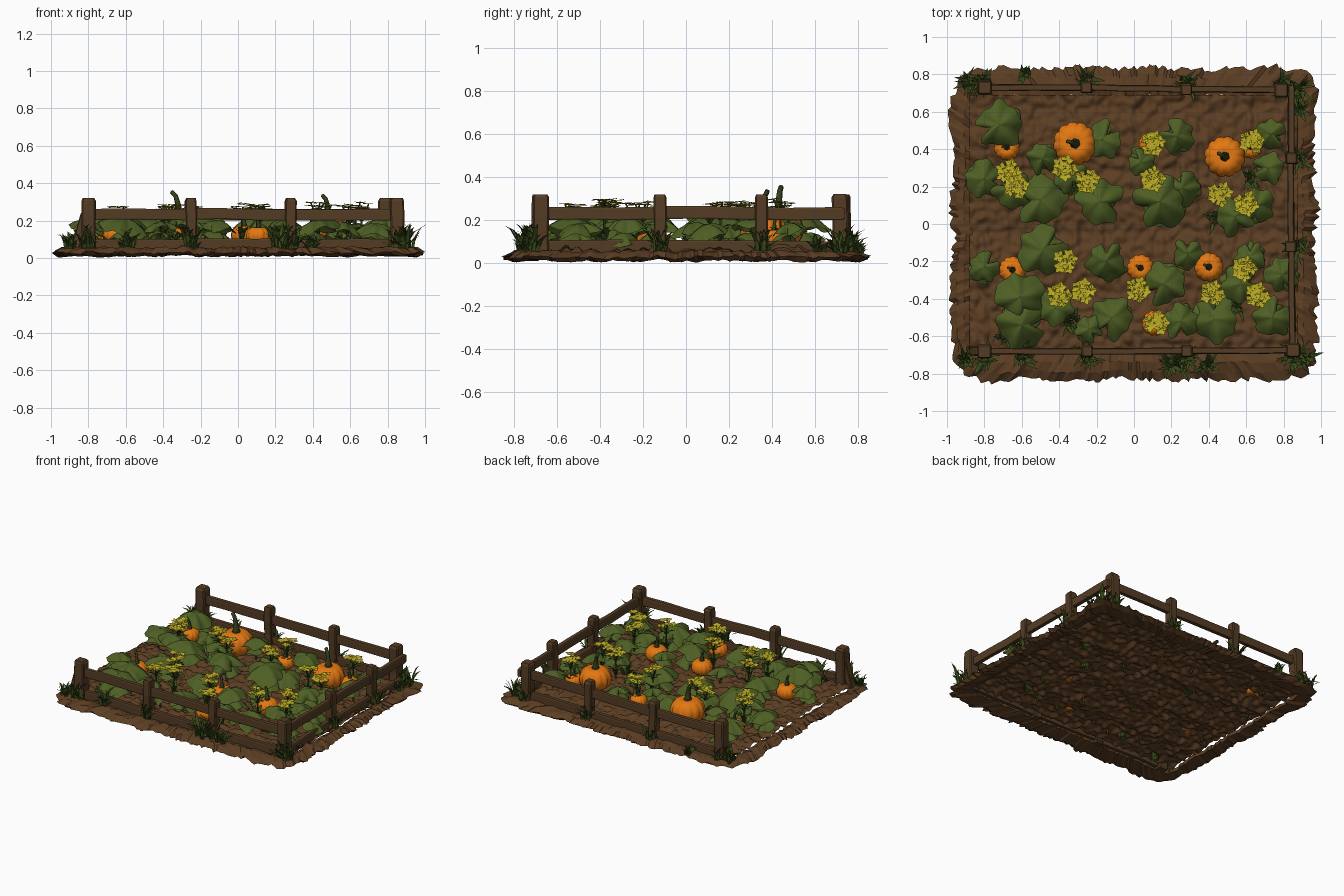
import bpy, math, random
from mathutils import Vector, noise

if "Cube" in bpy.data.objects:
    bpy.data.objects.remove(bpy.data.objects["Cube"])

random.seed(4)
R = random.uniform


def material(name, r, g, b):
    m = bpy.data.materials.new(name)
    lin = [((c / 255 + 0.055) / 1.055) ** 2.4 for c in (r, g, b)]
    m.diffuse_color = (*lin, 1)
    m.use_nodes = True
    m.node_tree.nodes["Principled BSDF"].inputs["Base Color"].default_value = m.diffuse_color
    return m


SOIL = material("soil brown", 92, 62, 35)
WOOD = material("wood brown", 84, 60, 36)
LEAF = material("leaf green", 78, 95, 36)
GRASS = material("dark grass green", 58, 76, 26)
STEM = material("stem green", 50, 60, 26)
ORANGE = material("pumpkin orange", 228, 120, 18)
YELLOW = material("flower yellow", 190, 174, 36)


class Part:
    """Collects vertices and faces for one object."""
    def __init__(self, name, mat, smooth=False):
        self.name, self.mat, self.smooth = name, mat, smooth
        self.v, self.f = [], []

    def add(self, verts, faces):
        o = len(self.v)
        self.v += [tuple(p) for p in verts]
        self.f += [[i + o for i in f] for f in faces]

    def loft(self, rings, closed=True, caps=False):
        n = len(rings[0])
        faces = []
        for i in range(len(rings) - 1):
            for j in range(n if closed else n - 1):
                k = (j + 1) % n
                faces.append((i * n + j, i * n + k, (i + 1) * n + k, (i + 1) * n + j))
        if caps:
            last = (len(rings) - 1) * n
            faces += [list(range(n))[::-1], list(range(last, last + n))]
        self.add([p for r in rings for p in r], faces)

    def tube(self, pts, radii, n=5):
        rings = []
        for i, p in enumerate(pts):
            d = (pts[min(i + 1, len(pts) - 1)] - pts[max(i - 1, 0)]).normalized()
            a = d.cross(Vector((0.31, 0.95, 0.05))).normalized()
            b = d.cross(a)
            rings.append([p + radii[i] * (a * math.cos(t * math.tau / n) + b * math.sin(t * math.tau / n))
                          for t in range(n)])
        self.loft(rings, caps=True)

    def finish(self):
        me = bpy.data.meshes.new(self.name)
        me.from_pydata(self.v, [], self.f)
        me.materials.append(self.mat)
        me.polygons.foreach_set("use_smooth", [self.smooth] * len(me.polygons))
        bpy.context.collection.objects.link(bpy.data.objects.new(self.name, me))


# Ploughed bed: open sheet with two mounded rows and rounded clods
def bed_z(x, y):
    z = 0.04 + 0.022 * abs(math.sin(math.pi * (y + 0.04) / 0.33)) ** 0.6
    z += 0.03 * abs(noise.noise((x * 17, y * 17, 1))) + 0.022 * noise.noise((x * 24, y * 24, 5))
    return max(z, 0.02)


bed = Part("soil_bed", SOIL, True)
bed.loft([[(x, y, bed_z(x, y)) for x in [-0.88 + 1.755 * i / 140 for i in range(141)]]
          for y in [-0.685 + 1.375 * j / 110 for j in range(111)]], closed=False)
bed.finish()


# Ragged earth border: closed ring around the bed
def ray(t, a, b, p):
    c, s = math.cos(t), math.sin(t)
    r = (abs(c / a) ** p + abs(s / b) ** p) ** (-1 / p)
    return Vector((c * r, s * r, 0))


border = Part("earth_border", SOIL)
cols = []
for i in range(320):
    t = math.tau * i / 320
    inner = ray(t, 0.87, 0.688, 40) * (1 + R(-0.008, 0.006))
    outer = ray(t, 0.972, 0.835, 14)
    outer *= 1 + 0.025 * noise.noise((outer.x * 6, outer.y * 6, 0)) + R(-0.018, 0.018)
    col = []
    for k, z in ((0, 0.02), (0, 0.045), (0.35, 0.056), (0.7, 0.048), (1, 0.028), (0.75, 0.012)):
        p = inner.lerp(outer, k)
        p.z = max(0.004, z + 0.014 * noise.noise((p.x * 12, p.y * 12, 3)) + R(-0.006, 0.006))
        col.append(p)
    cols.append(col)
border.loft(cols + cols[:1])
border.finish()


# Fence: chamfered beams for posts, rails and the brace
def beam(name, p0, p1, w, h):
    p0, p1 = Vector(p0), Vector(p1)
    d = (p1 - p0).normalized()
    side = d.cross(Vector((0, 0, 1)) if abs(d.z) < 0.8 else Vector((0, 1, 0))).normalized()
    up = side.cross(d)
    rings = []
    for t, s in ((0, 0.85), (0.04, 1), (0.35, 0.97), (0.65, 1), (0.95, 1), (1, 0.8)):
        c = p0.lerp(p1, t) + side * R(-0.003, 0.003) + up * R(-0.003, 0.003)
        rings.append([c + side * a * w * s / 2 + up * b * h * s / 2
                      for a, b in ((1, 0.8), (0.8, 1), (-0.8, 1), (-1, 0.8),
                                   (-1, -0.8), (-0.8, -1), (0.8, -1), (1, -0.8))])
    part = Part(name, WOOD)
    part.loft(rings, caps=True)
    part.finish()


front = [(-0.80, -0.68), (-0.25, -0.68), (0.285, -0.68), (0.85, -0.675)]
back = [(-0.80, 0.73), (-0.25, 0.73), (0.285, 0.72), (0.79, 0.715)]
right = [front[-1], (0.84, -0.12), (0.84, 0.35), (0.84, 0.74)]
posts = front + back + right[1:3]
for i, (x, y) in enumerate(posts):
    w = 0.075 if i in (0, 3, 4, 7) else 0.06
    beam(f"post_{i + 1}", (x, y, 0.02), (x + R(-.004, .004), y, 0.32), w, w)
for side_name, line in (("front", front), ("back", back), ("right", right)):
    for i in range(3):
        for level, z, h in (("lower", 0.07, 0.068), ("upper", 0.232, 0.06)):
            (x0, y0), (x1, y1) = line[i], line[i + 1]
            beam(f"rail_{side_name}_{level}_{i + 1}", (x0, y0, z + R(-.004, .004)),
                 (x1, y1, z + R(-.004, .004)), 0.034, h)
beam("corner_brace", (-0.88, -0.68, 0.03), (-0.815, -0.68, 0.24), 0.045, 0.05)

# Pumpkins: ribbed squashed spheres with curved stems
pumpkins = [(-.68, .41, .07), (-.315, .43, .118), (.085, .43, .06), (.485, .36, .11), (.625, .41, .06),
            (-.65, -.245, .073), (.035, -.235, .073), (.40, -.23, .078), (.11, -.53, .068)]
fruit = Part("pumpkins", ORANGE, True)
stems = Part("pumpkin_stems", STEM, True)
for x, y, r in pumpkins:
    cz, rot = 0.07 + 0.72 * r, R(0, 6)
    rings = []
    for i in range(15):
        ph = math.pi * (0.02 + 0.96 * i / 14)
        ring = []
        for j in range(60):
            t = math.tau * j / 60
            rib = 1 - 0.08 * (1 - abs(math.sin(t * 6))) ** 2 * math.sin(ph)
            z = -math.cos(ph) * 0.77 * r * (1 - 0.22 * math.exp(-(math.sin(ph) / 0.3) ** 2))
            q = r * rib * math.sin(ph) ** 0.85
            ring.append((x + q * math.cos(t + rot), y + q * math.sin(t + rot), cz + z))
        rings.append(ring)
    fruit.loft(rings, caps=True)
    top, a = cz + 0.55 * r, R(2.6, 3.6)
    pts = [Vector((x + r * b * math.cos(a), y + r * b * math.sin(a), top + r * h))
           for b, h in ((0, 0), (0.02, 0.25), (0.06, 0.6), (0.16, 0.95), (0.36, 1.15))]
    stems.tube(pts, [r * k for k in (0.28, 0.18, 0.13, 0.11, 0.1)], 6)
fruit.finish()
stems.finish()

# Leaves: ruffled drooping sheets on stalks, each with a smaller one beneath
leaf_spots = [(-72, 53, 12), (-80, 24, 10), (-50, 13, 13), (-49, 35, 8), (-65, 18, 10), (-17, 45, 10),
              (-18, 12, 12), (-34, 26, 9), (4, 33, 7), (23, 47, 9), (14, 12, 14), (26, 19, 9), (73, 48, 8),
              (72, 30, 8), (54, 4, 10), (66, 10, 9), (-49, -14, 13), (-80, -23, 8), (-61, -39, 13),
              (-60, -54, 13), (-42, -45, 9), (-15, -20, 10), (-12, -50, 11), (-24, -56, 7), (16, -32, 11),
              (29, -16, 8), (25, -52, 9), (43, -51, 12), (74, -50, 10), (79, -27, 9), (57, -32, 10), (62, -18, 8)]
leaves = Part("leaves", LEAF, True)
stalks = Part("stalks_and_vines", GRASS)


def leaf(x, y, z, r, tilt):
    rot, tx, ty = R(0, 6.28), R(-tilt, tilt), R(-tilt, tilt)
    p1, p2, p3 = R(0, 6), R(0, 6), R(0, 6)
    rings = []
    for k in (0.02, 0.35, 0.7, 1):
        ring = []
        for j in range(40):
            t = math.tau * j / 40
            lobe = 0.88 + 0.07 * math.cos(5 * t) + 0.06 * math.cos(3 * t + p1) + 0.06 * math.cos(8 * t + p2)
            lobe -= 0.5 * math.exp(-((t - math.pi) / 0.2) ** 2)
            q = r * k * (1 + (lobe - 1) * k)
            px, py = q * math.cos(t + rot), q * math.sin(t + rot)
            dz = px * tx + py * ty - 0.5 * r * k * k + 0.1 * r * k * math.cos(4 * t + p3)
            ring.append((x + px, y + py, max(0.07, z + dz)))
        rings.append(ring)
    leaves.loft(rings)


for x, y, r in leaf_spots:
    x, y, r = x / 100, y / 100, r / 100 * 1.14
    z = 0.13 + r * 0.6 + R(-0.02, 0.025)
    leaf(x, y, z, r, 0.25)
    leaf(x + R(-.03, .03), y + R(-.03, .03), 0.14, r * 0.78, 0.35)
    stalks.tube([Vector((x + R(-.05, .05), y + R(-.05, .05), 0.04)), Vector((x, y, z * 0.6)),
                 Vector((x, y, z))], [0.008, 0.006, 0.005])
leaves.finish()


# Blade helper: curved tapered strip
def blade(part, x, y, z, a, h, lean, w):
    d, s = Vector((math.cos(a), math.sin(a), 0)), Vector((-math.sin(a), math.cos(a), 0))
    rows = []
    for k, m in ((0, 0.7), (0.4, 1), (0.75, 0.7), (1, 0.04)):
        c = Vector((x, y, z + h * k * (1 - 0.25 * k * k))) + d * lean * k * k
        rows.append([c - s * w * m / 2, c + s * w * m / 2])
    part.loft(rows, closed=False)


# Flower clusters: flat pointed yellow blossoms over green sepals
flower_spots = [(-67, 28), (-63, 20), (-37, 30), (-25, 23), (10, 43), (10, 24), (63, 44), (46, 16), (60, 11),
                (-37, -20), (-40, -38), (-27, -36), (2, -35), (42, -37), (59, -24), (66, -38), (12, -53)]
flowers = Part("flowers", YELLOW)
for x, y in flower_spots:
    x, y, z = x / 100, y / 100, R(0.255, 0.28)
    for i in range(6):
        a = math.tau * i / 5 + R(-.3, .3)
        q = 0.04 if i < 5 else 0
        c = Vector((x + q * math.cos(a), y + q * math.sin(a), z + R(-.015, .02)))
        for j in range(5):
            t = math.tau * j / 5 + a
            d, s = Vector((math.cos(t), math.sin(t), 0)), Vector((-math.sin(t), math.cos(t), 0))
            m = c + d * 0.02 + Vector((0, 0, 0.004))
            flowers.add([c, m + s * 0.014, c + d * 0.038 + Vector((0, 0, R(-.004, .008))), m - s * 0.014],
                        [(0, 3, 2), (0, 2, 1)][::1])
        blade(stalks, x, y, z - 0.07, a, 0.04, 0.06, 0.03)
        blade(stalks, x, y, 0.1, a + 0.5, 0.09, 0.06, 0.035)
        if i % 2 == 0:
            stalks.tube([Vector((x, y, 0.06)), Vector((x, y, z - 0.06)), c], [0.006, 0.005, 0.004], 4)
# turn every petal to face upward
flowers.f = [f[::-1] for f in flowers.f]
flowers.finish()
stalks.finish()

# Grass tufts at the posts, border and inside the bed
grass = Part("grass_tufts", GRASS)
tufts = [(x, y - 0.03, 1) for x, y in front] + [(x, y + 0.03, 0.85) for x, y in back]
tufts += [(x + 0.03, y, 0.9) for x, y in right[1:3]]
tufts += [(-0.59, -0.71, .9), (0.22, -0.75, 1), (0.39, -0.75, .7), (0.90, -0.72, 1), (0.88, 0.72, 1),
          (-0.87, 0.75, .9), (-0.9, -0.72, .7), (-0.58, 0.80, .5), (-0.34, -0.53, .8), (0.45, 0.03, .8),
          (-0.7, -0.62, .6), (0.88, 0.62, .7), (0.62, 0.24, .7), (-0.3, 0.2, .7), (0.55, -0.45, .7)]
for x, y, s in tufts:
    for i in range(24):
        blade(grass, x + R(-.035, .035) * s, y + R(-.03, .03) * s, 0.035, R(0, 6.28),
              R(0.07, 0.2) * s, R(0.03, 0.1) * s, R(0.016, 0.028))
grass.finish()
